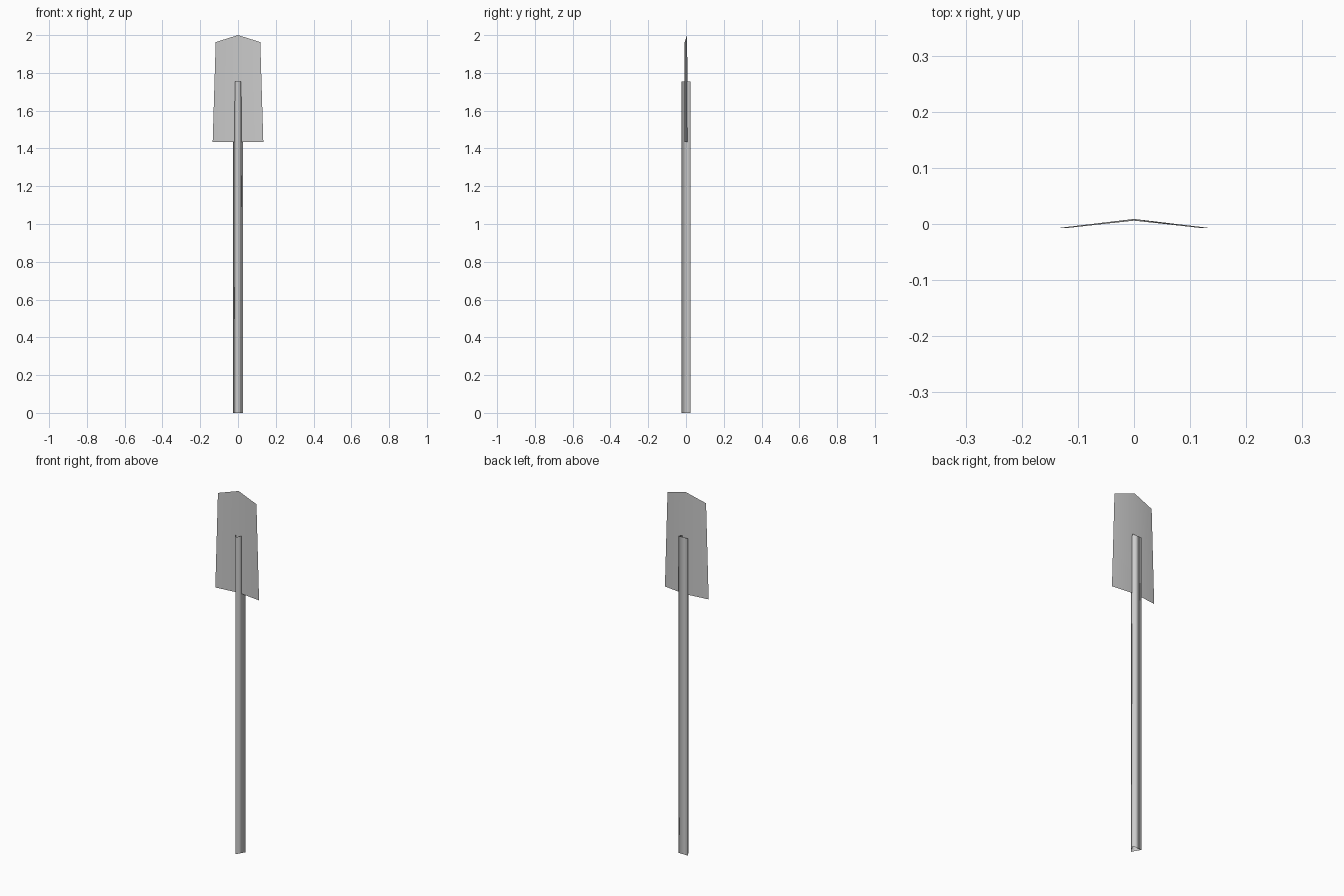
import bpy, bmesh, math

if "Cube" in bpy.data.objects:
    bpy.data.objects.remove(bpy.data.objects["Cube"])


def make_object(name, bm):
    for f in bm.faces:
        f.smooth = True
    mesh = bpy.data.meshes.new(name)
    bm.to_mesh(mesh)
    bm.free()
    obj = bpy.data.objects.new(name, mesh)
    bpy.context.collection.objects.link(obj)
    return obj


# Handle: open three-sided tube, one edge facing the front, flat side at the back
RADIUS, HANDLE_TOP = 0.032, 1.755
bm = bmesh.new()
rings = []
for z in (0.0, HANDLE_TOP):
    ring = []
    for i in range(3):
        a = math.radians(-90 + 120 * i)
        ring.append(bm.verts.new((RADIUS * math.cos(a), RADIUS * math.sin(a) + 0.008, z)))
    rings.append(ring)
for i in range(3):
    j = (i + 1) % 3
    bm.faces.new((rings[0][i], rings[0][j], rings[1][j], rings[1][i]))
make_object("handle", bm)

# Blade: thin sheet creased along the middle, tapering to a shallow point
bm = bmesh.new()
bottom = [bm.verts.new(p) for p in ((-0.134, -0.007, 1.435), (0, 0.009, 1.435), (0.134, -0.007, 1.435))]
top = [bm.verts.new(p) for p in ((-0.118, -0.007, 1.963), (0, 0.006, 2.0), (0.118, -0.007, 1.963))]
for i in range(2):
    bm.faces.new((bottom[i], bottom[i + 1], top[i + 1], top[i]))
make_object("blade", bm)
